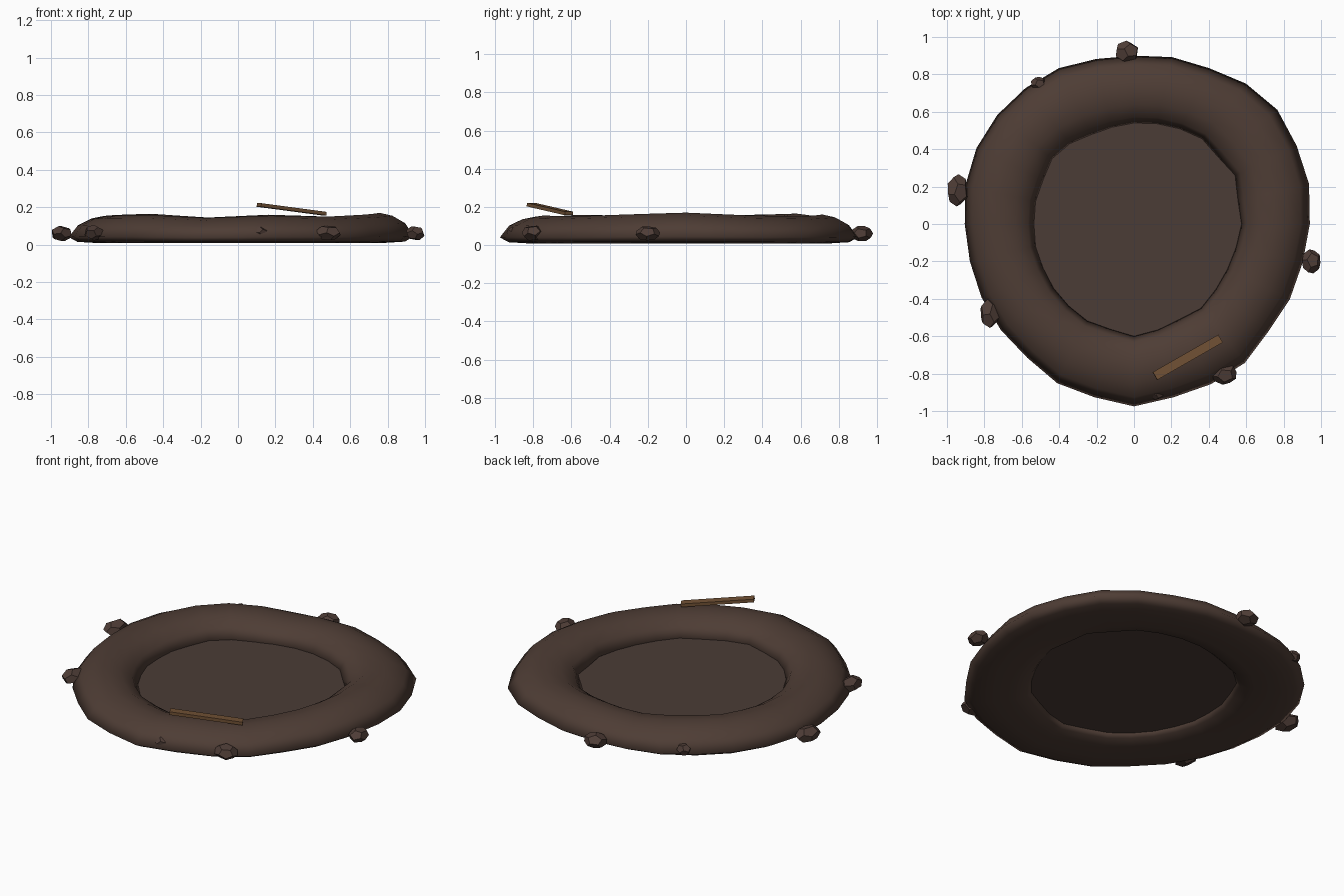
import bpy, bmesh, math, random
from mathutils import Matrix, Euler, Vector

cube = bpy.data.objects.get("Cube")
if cube:
    bpy.data.objects.remove(cube)
random.seed(4)


def make_material(name, colour):
    mat = bpy.data.materials.new(name)
    mat.use_nodes = True
    mat.diffuse_color = (*colour, 1)
    mat.node_tree.nodes["Principled BSDF"].inputs["Base Color"].default_value = (*colour, 1)
    return mat


def make_object(name, bm, mat, smooth=False):
    bmesh.ops.recalc_face_normals(bm, faces=bm.faces)
    for face in bm.faces:
        face.smooth = smooth
    mesh = bpy.data.meshes.new(name)
    bm.to_mesh(mesh)
    bm.free()
    mesh.materials.append(mat)
    obj = bpy.data.objects.new(name, mesh)
    bpy.context.collection.objects.link(obj)
    return obj


earth = make_material("dark earth", (0.076, 0.046, 0.035))
soil = make_material("packed soil", (0.070, 0.045, 0.037))
stone = make_material("brown stone", (0.078, 0.047, 0.038))
wood = make_material("weathered wood", (0.165, 0.082, 0.035))

# Uneven earth ring: outer and inner radius per segment, crest height every second segment
OUTER = [.94, .96, .965, .98, .96, .925, .915, .9, .905, .925, .93, .935, .935, .925,
         .905, .9, .905, .91, .915, .945, .95, .975, .95, .95, .95, .92, .925, .925]
INNER = [.575, .57, .6, .575, .583, .565, .55, .54, .53, .53, .55, .56, .54, .54,
         .535, .54, .54, .55, .56, .575, .575, .6, .58, .565, .575, .56, .555, .56]
CREST = [.17, .155, .15, .16, .145, .165, .158, .15, .155, .158, .143, .155, .15, .16]
# Cross-section: across the ring (-1 inner, 1 outer) and share of the crest height
SECTION = [(1, .27), (.74, .68), (.37, .91), (0, 1), (-.45, .93), (-.83, .67),
           (-1, .32), (-.88, .17), (-.45, .07), (.2, .06), (.75, .1)]
count = len(OUTER)


def crest_height(k):
    a, b = CREST[k // 2], CREST[(k // 2 + 1) % len(CREST)]
    return a if k % 2 == 0 else (a + b) / 2


bm = bmesh.new()
loops = []
for k, (outer, inner) in enumerate(zip(OUTER, INNER)):
    angle = math.tau * k / count
    middle, half = (outer + inner) / 2, (outer - inner) / 2
    loop = []
    for across, height in SECTION:
        r = middle + half * across
        loop.append(bm.verts.new((r * math.cos(angle), r * math.sin(angle),
                                  height * crest_height(k))))
    loops.append(loop)
for k in range(count):
    a, b = loops[k], loops[(k + 1) % count]
    for j in range(len(SECTION)):
        n = (j + 1) % len(SECTION)
        bm.faces.new((a[j], b[j], b[n], a[n]))
make_object("earth_ring", bm, earth, smooth=True)

# Flat floor inside the ring
bm = bmesh.new()
bmesh.ops.create_circle(bm, cap_ends=True, segments=count, radius=0.62,
                        matrix=Matrix.Translation((0, 0, 0.048)))
make_object("pit_floor", bm, soil)


# Squashed twelve-sided stones around the outer edge
def add_stone(name, centre, size):
    ball = bmesh.new()
    bmesh.ops.create_icosphere(ball, subdivisions=1, radius=1)
    corners = [f.calc_center_median().normalized() for f in ball.faces]
    ball.free()
    turn = Euler([random.uniform(0, math.tau) for _ in range(3)]).to_matrix()
    corners = [turn @ c for c in corners]
    bm = bmesh.new()
    for c in corners:
        bm.verts.new(Vector(centre) + Vector([c[i] * size[i] for i in range(3)]))
    bmesh.ops.convex_hull(bm, input=bm.verts)
    bmesh.ops.dissolve_limit(bm, angle_limit=0.02, verts=bm.verts, edges=bm.edges)
    make_object(name, bm, stone)


STONES = {
    "back_stone": ((-.038, .92, .06), (.068, .06, .042)),
    "right_stone": ((-.943, .18, .059), (.06, .087, .043)),
    "left_stone": ((.948, -.2, .061), (.053, .066, .04)),
    "front_right_stone": ((-.77, -.475, .064), (.056, .083, .042)),
    "front_left_stone": ((.482, -.802, .063), (.07, .058, .043)),
    "back_right_stone": ((-.51, .75, .065), (.043, .038, .035)),
    "buried_stone": ((.12, -.9, .065), (.042, .04, .032)),
}
for name, (centre, size) in STONES.items():
    add_stone(name, centre, size)

# Loose plank resting on the crest
bm = bmesh.new()
bmesh.ops.create_cube(bm, size=1, matrix=Matrix.Diagonal((0.405, 0.048, 0.019, 1)))
plank = make_object("plank", bm, wood)
plank.location = (0.287, -0.713, 0.189)
plank.rotation_euler = (0, 0.115, 0.52)
